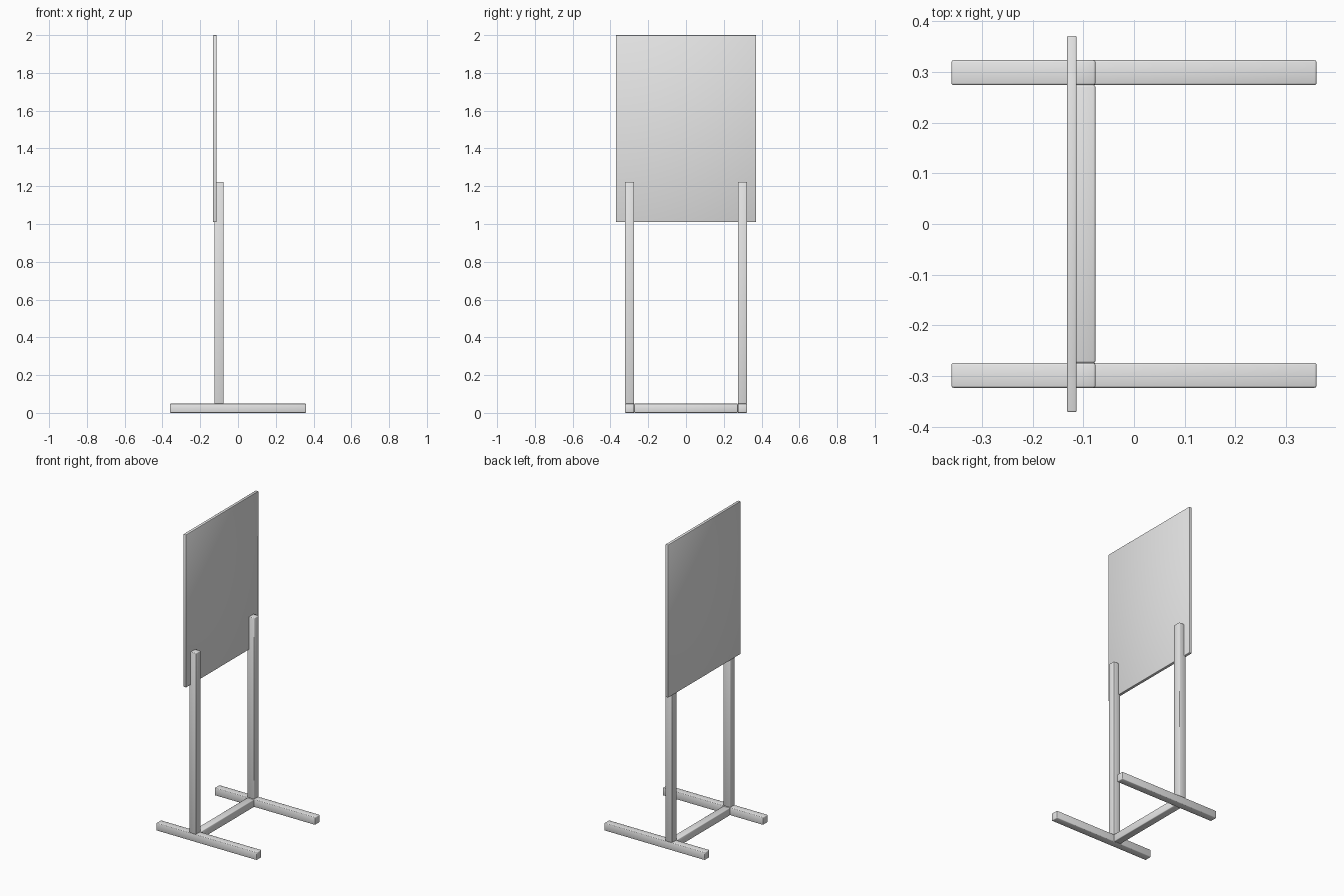
import bpy
import bmesh
from mathutils import Vector

cube = bpy.data.objects.get("Cube")
if cube:
    bpy.data.objects.remove(cube, do_unlink=True)

# Single painted-metal grey
grey = bpy.data.materials.new("light_grey")
grey.use_nodes = True
grey.diffuse_color = (0.8, 0.8, 0.8, 1)
grey.node_tree.nodes["Principled BSDF"].inputs["Base Color"].default_value = (0.8, 0.8, 0.8, 1)


def box(name, low, high, bevel=0.004):
    """Softly bevelled, smooth-shaded box between two corners."""
    low, high = Vector(low), Vector(high)
    bm = bmesh.new()
    bmesh.ops.create_cube(bm, size=1)
    bmesh.ops.scale(bm, vec=high - low, verts=bm.verts)
    bmesh.ops.translate(bm, vec=(low + high) / 2, verts=bm.verts)
    bmesh.ops.bevel(bm, geom=bm.edges[:], offset=bevel, segments=2,
                    profile=0.5, affect='EDGES')
    for face in bm.faces:
        face.smooth = True
    mesh = bpy.data.meshes.new(name)
    bm.to_mesh(mesh)
    bm.free()
    mesh.materials.append(grey)
    obj = bpy.data.objects.new(name, mesh)
    bpy.context.collection.objects.link(obj)
    return obj


BAR = 0.049            # square bar thickness
POST_X = -0.125        # panel-side face of the posts
SIDE_Y = 0.2985        # bar centre line on each side
inner, outer = SIDE_Y - BAR / 2, SIDE_Y + BAR / 2

# Floor rails and uprights, one pair per side
for side, sign in (("front", -1), ("back", 1)):
    y0, y1 = sorted((sign * inner, sign * outer))
    box(side + "_floor_rail", (-0.36, y0, 0), (0.36, y1, BAR))
    box(side + "_post", (POST_X, y0, BAR), (POST_X + BAR, y1, 1.223))

# Crossbar joining the rails
box("crossbar", (POST_X, -inner, 0), (POST_X + BAR, inner, BAR))

# Display panel fixed to the posts
box("panel", (-0.132, -0.371, 1.01), (-0.113, 0.371, 2.0), 0.003)
